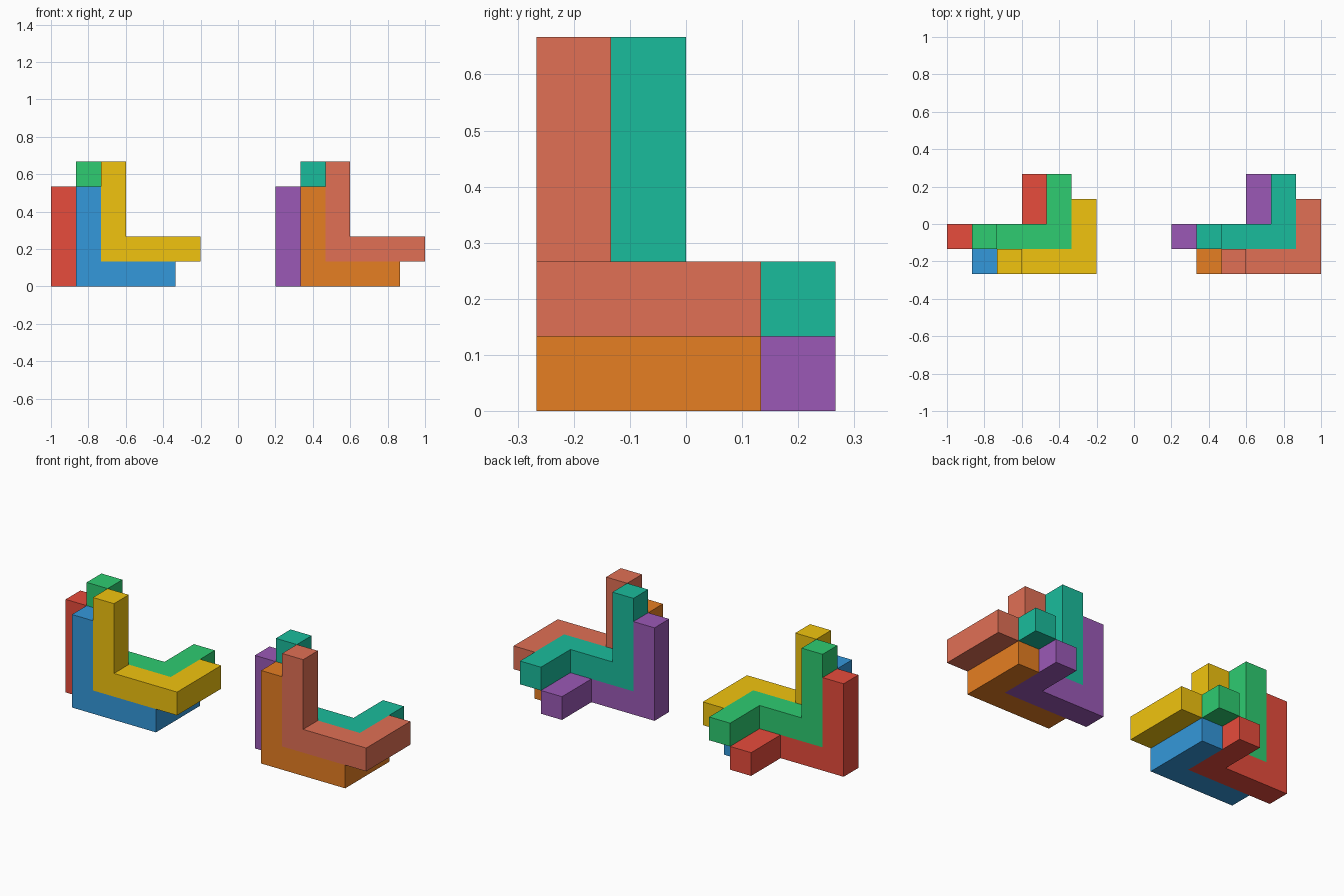
import bpy
import bmesh
from mathutils import Vector

if "Cube" in bpy.data.objects:
    bpy.data.objects.remove(bpy.data.objects["Cube"])

U = 2 / 15  # one grid cell


def material(name, hex_color):
    srgb = [int(hex_color[i:i + 2], 16) / 255 for i in (0, 2, 4)]
    lin = [c / 12.92 if c <= 0.04045 else ((c + 0.055) / 1.055) ** 2.4 for c in srgb]
    mat = bpy.data.materials.new(name)
    mat.diffuse_color = (*lin, 1)
    mat.use_nodes = True
    mat.node_tree.nodes["Principled BSDF"].inputs["Base Color"].default_value = mat.diffuse_color
    return mat


def extrude(bm, near, axis, cells):
    """Extrude the face pointing along axis that lies closest to the cell centre."""
    axis = Vector(axis)
    target = Vector(near) + axis * 0.5
    bm.normal_update()
    face = min(bm.faces, key=lambda f: (f.calc_center_median() - target).length)
    new = bmesh.ops.extrude_discrete_faces(bm, faces=[face])["faces"]
    bmesh.ops.translate(bm, verts=new[0].verts, vec=axis * cells)


def bent_bar(name, cell, hex_color):
    """Square bar: upright of 4 cells, run of 4 along x, then 3 towards the back."""
    bm = bmesh.new()
    bmesh.ops.create_cube(bm, size=1)
    extrude(bm, (0, 0, 0), (0, 0, 1), 3)
    extrude(bm, (0, 0, 0), (1, 0, 0), 2)
    extrude(bm, (2, 0, 0), (1, 0, 0), 1)
    extrude(bm, (3, 0, 0), (0, 1, 0), 2)
    bmesh.ops.dissolve_limit(bm, angle_limit=0.01, verts=bm.verts, edges=bm.edges)
    bmesh.ops.recalc_face_normals(bm, faces=bm.faces)
    bmesh.ops.translate(bm, verts=bm.verts, vec=Vector(cell) + Vector((0.5, 0.5, 0.5)))
    bmesh.ops.scale(bm, verts=bm.verts, vec=(U, U, U))
    mesh = bpy.data.meshes.new(name)
    bm.to_mesh(mesh)
    bm.free()
    mesh.materials.append(material(name + "_colour", hex_color))
    bpy.context.collection.objects.link(bpy.data.objects.new(name, mesh))


# Corner cell of each bar within a cluster: back/front, lower/upper
cells = {"back_lower": (0, -1, 0), "back_upper": (1, -1, 1),
         "front_lower": (1, -2, 0), "front_upper": (2, -2, 1)}
clusters = {"left": (-7.5, ("e74c3c", "2ecc71", "3498db", "f1c40f")),
            "right": (1.5, ("9b59b6", "1abc9c", "e67e22", "e17055"))}

# Two identical clusters of four nested bars
for side, (x0, colors) in clusters.items():
    for (part, (x, y, z)), color in zip(cells.items(), colors):
        bent_bar(f"{side}_{part}_bar", (x0 + x, y, z), color)
